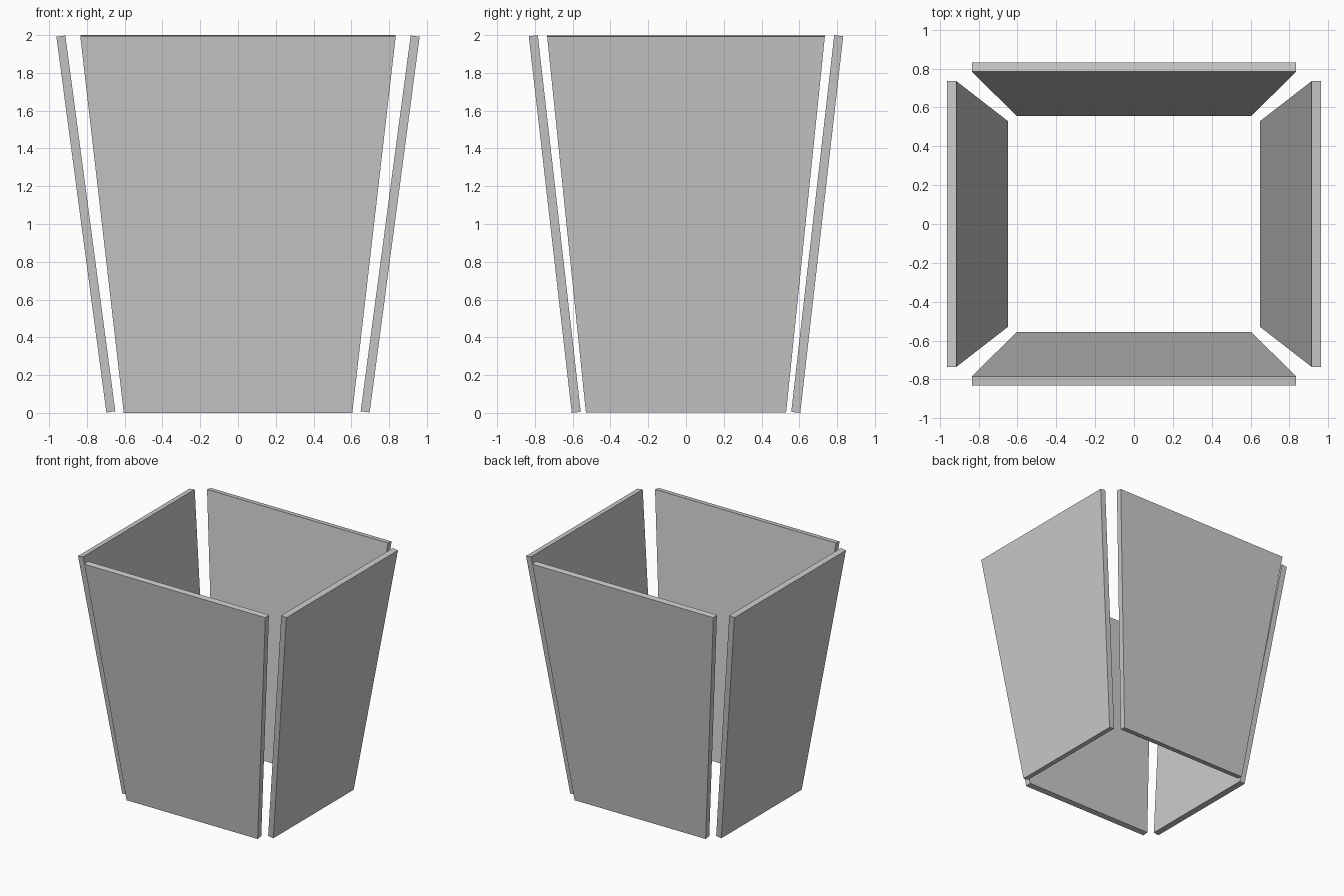
import bpy, bmesh
from math import atan, pi
from mathutils import Matrix, Vector

if "Cube" in bpy.data.objects:
    bpy.data.objects.remove(bpy.data.objects["Cube"])

LENGTH, THICK = 2.007, 0.048


def panel(name, turn, half_bottom, half_top, y_bottom, slope, z_bottom):
    """Tapered board leaning outwards; its outer bottom edge sits at y = -y_bottom."""
    bm = bmesh.new()
    outline = [(-half_bottom, 0), (half_bottom, 0), (half_top, LENGTH), (-half_top, LENGTH)]
    face = bm.faces.new([bm.verts.new((x, 0, z)) for x, z in outline])
    ext = bmesh.ops.extrude_face_region(bm, geom=[face])
    moved = [v for v in ext["geom"] if isinstance(v, bmesh.types.BMVert)]
    bmesh.ops.translate(bm, verts=moved, vec=(0, THICK, 0))
    bmesh.ops.recalc_face_normals(bm, faces=bm.faces)
    lean = Matrix.Rotation(atan(slope), 4, 'X')
    place = Matrix.Translation(Vector((0, -y_bottom, z_bottom)))
    bm.transform(Matrix.Rotation(turn, 4, 'Z') @ place @ lean)
    mesh = bpy.data.meshes.new(name)
    bm.to_mesh(mesh)
    bm.free()
    bpy.context.collection.objects.link(bpy.data.objects.new(name, mesh))


# Wider front and back boards
for name, turn in (("front_panel", 0), ("back_panel", pi)):
    panel(name, turn, 0.605, 0.835, 0.605, 0.114, 0.0)

# Narrower side boards
for name, turn in (("right_panel", pi / 2), ("left_panel", -pi / 2)):
    panel(name, turn, 0.53, 0.735, 0.697, 0.133, 0.002)
